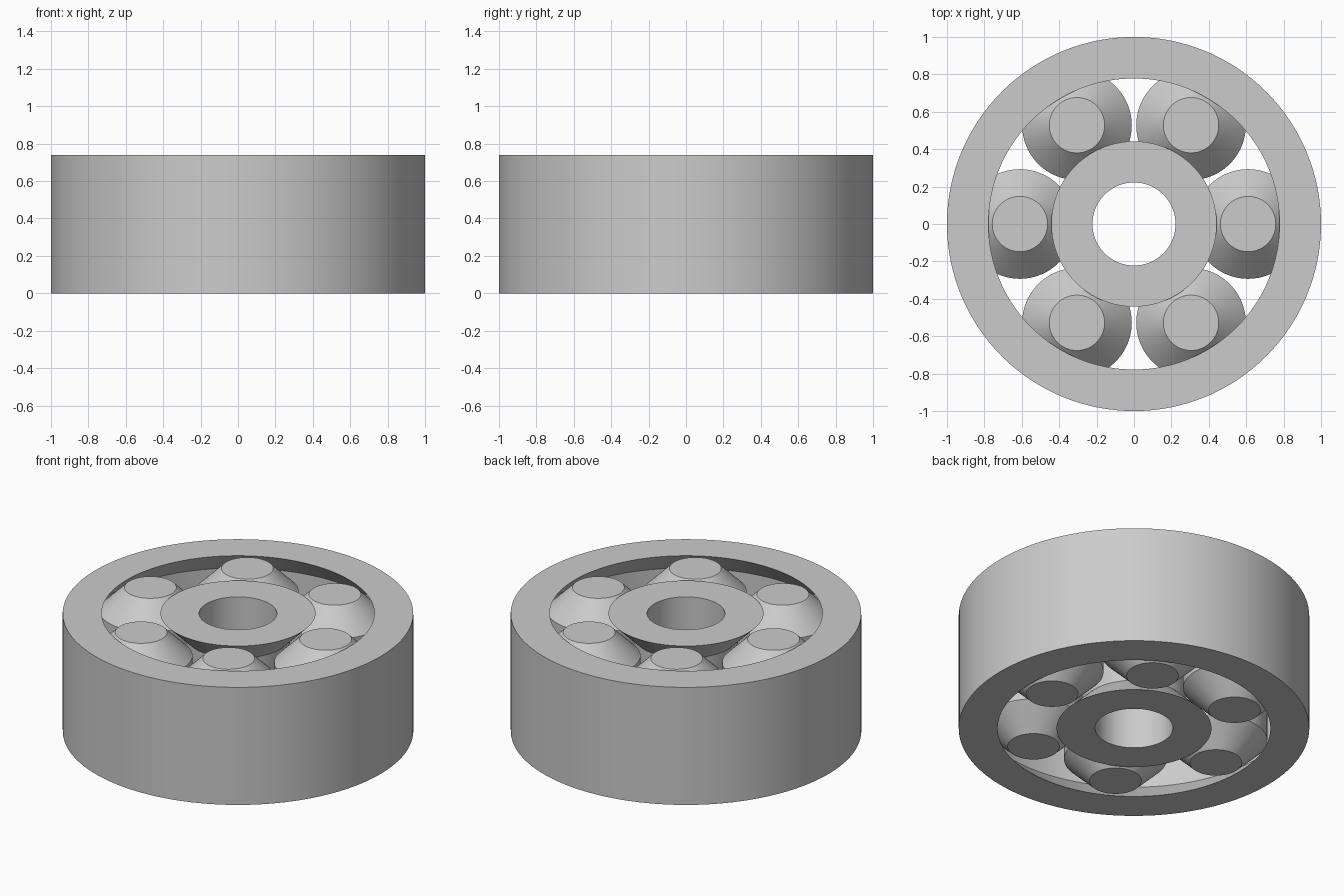
import bpy
import bmesh
import math

if "Cube" in bpy.data.objects:
    bpy.data.objects.remove(bpy.data.objects["Cube"])

H = 0.74          # bearing height
BEVEL = 0.145     # 45 degree chamfer on rollers and matching grooves
ROLLERS = 6
PITCH = 0.61      # distance of roller axes from the centre

steel = bpy.data.materials.new("plain_grey")
steel.diffuse_color = (0.6, 0.6, 0.6, 1)
steel.use_nodes = True
steel.node_tree.nodes["Principled BSDF"].inputs["Base Color"].default_value = steel.diffuse_color


def revolve(name, profile, segments, closed, location=(0, 0, 0)):
    """Spin an (r, z) profile round z; open profiles get flat end caps."""
    bm = bmesh.new()
    rings = []
    for r, z in profile:
        rings.append([bm.verts.new((r * math.cos(2 * math.pi * i / segments),
                                    r * math.sin(2 * math.pi * i / segments), z))
                      for i in range(segments)])
    n = len(rings)
    for k in range(n if closed else n - 1):
        a, b = rings[k], rings[(k + 1) % n]
        for i in range(segments):
            j = (i + 1) % segments
            bm.faces.new((a[i], a[j], b[j], b[i]))
    if not closed:
        bm.faces.new(rings[0][::-1])
        bm.faces.new(rings[-1])
    bmesh.ops.recalc_face_normals(bm, faces=bm.faces)
    mesh = bpy.data.meshes.new(name)
    bm.to_mesh(mesh)
    bm.free()
    mesh.materials.append(steel)
    obj = bpy.data.objects.new(name, mesh)
    obj.location = location
    bpy.context.collection.objects.link(obj)
    bpy.ops.object.select_all(action='DESELECT')
    obj.select_set(True)
    bpy.context.view_layer.objects.active = obj
    bpy.ops.object.shade_smooth_by_angle(angle=math.radians(30))
    return obj


# Outer race: plain outside, chamfered groove inside
revolve("outer_race", [(1, 0), (1, H), (0.778, H), (0.778 + BEVEL, H - BEVEL),
                       (0.778 + BEVEL, BEVEL), (0.778, 0)], 128, True)

# Inner race: plain bore, chamfered groove outside
revolve("inner_race", [(0.222, 0), (0.442, 0), (0.442 - BEVEL, BEVEL),
                       (0.442 - BEVEL, H - BEVEL), (0.442, H), (0.222, H)], 128, True)

# Rollers: cylinders with tapered ends
for i in range(ROLLERS):
    a = 2 * math.pi * i / ROLLERS
    revolve(f"roller_{i + 1}", [(0.148, 0), (0.148 + BEVEL, BEVEL),
                                (0.148 + BEVEL, H - BEVEL), (0.148, H)], 96, False,
            (PITCH * math.cos(a), PITCH * math.sin(a), 0))
